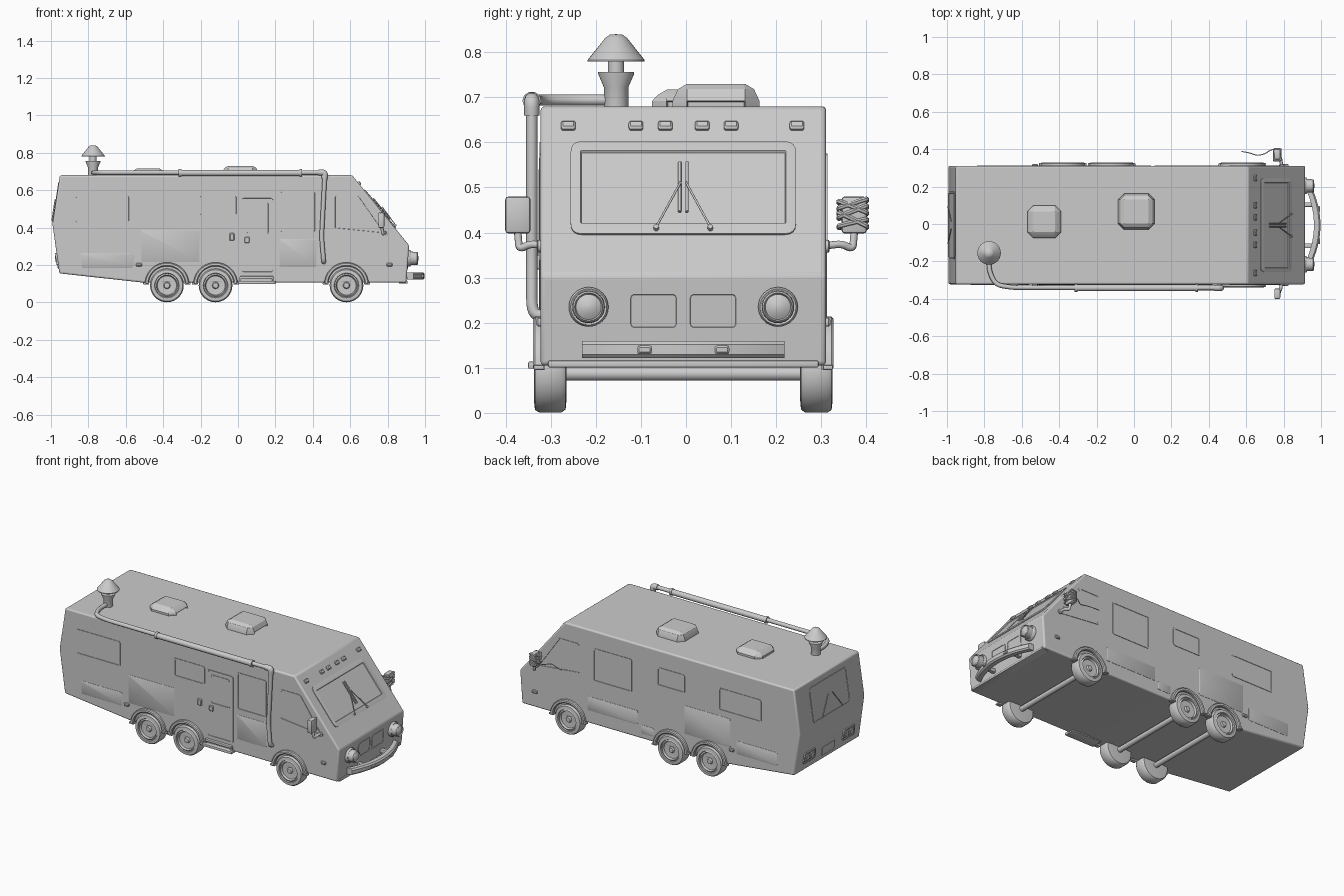
import bpy, bmesh, math
from mathutils import Vector as V, Matrix

if "Cube" in bpy.data.objects:
    bpy.data.objects.remove(bpy.data.objects["Cube"])

Y0, H = -0.006, 0.3165      # body centre line and half width

def finish(name, bm, angle=35):
    bmesh.ops.recalc_face_normals(bm, faces=bm.faces)
    me = bpy.data.meshes.new(name)
    bm.to_mesh(me); bm.free()
    o = bpy.data.objects.new(name, me)
    bpy.context.collection.objects.link(o)
    bpy.ops.object.select_all(action='DESELECT')
    o.select_set(True)
    bpy.context.view_layer.objects.active = o
    bpy.ops.object.shade_smooth_by_angle(angle=math.radians(angle))
    return o

def rounded(pts, r, n=4, closed=True):
    pts, out = [V(p) for p in pts], []
    for i, p in enumerate(pts):
        if r <= 0 or (not closed and i in (0, len(pts) - 1)):
            out.append(p); continue
        u, w = pts[i - 1] - p, pts[(i + 1) % len(pts)] - p
        a = p + u.normalized() * min(r, u.length * .45)
        b = p + w.normalized() * min(r, w.length * .45)
        for k in range(n + 1):
            t = k / n
            out.append(a * (1 - t) ** 2 + p * 2 * t * (1 - t) + b * t * t)
    return out

def inset(pts, d):
    pts, out = [V(p) for p in pts], []
    for i, p in enumerate(pts):
        e1, e2 = (p - pts[i - 1]).normalized(), (pts[(i + 1) % len(pts)] - p).normalized()
        n1, n2 = V((-e1.y, e1.x)), V((-e2.y, e2.x))
        out.append(p + (n1 + n2) * d / (1 + n1.dot(n2)))
    return out

def stack(rings):
    bm = bmesh.new()
    rv = [[bm.verts.new(p) for p in r] for r in rings]
    for a, b in zip(rv, rv[1:]):
        for i in range(len(a)):
            j = (i + 1) % len(a)
            bm.faces.new((a[i], a[j], b[j], b[i]))
    bm.faces.new(rv[0]); bm.faces.new(rv[-1])
    return bm

def panel_bm(pts, surf, loops, r=.015, n=4):
    return stack([[surf(p.x, p.y, c) for p in rounded(inset(pts, d), r and max(r - d, .002), n)]
                  for d, c in loops])

def panel(name, pts, surf, loops, r=.015, n=4):
    return finish(name, panel_bm(pts, surf, loops, r, n))

def rect(a0, a1, b0, b1):
    return [(a0, b0), (a1, b0), (a1, b1), (a0, b1)]

def lathe(name, prof, origin, axis, seg=32):
    q = V((0, 0, 1)).rotation_difference(V(axis))
    return finish(name, stack([[V(origin) + q @ V((r * math.cos(2 * math.pi * k / seg),
                  r * math.sin(2 * math.pi * k / seg), h)) for k in range(seg)] for r, h in prof]))

def tube(name, pts, r, bend=0, closed=False, res=3):
    cu = bpy.data.curves.new(name, 'CURVE')
    cu.dimensions, cu.bevel_depth, cu.bevel_resolution, cu.use_fill_caps = '3D', r, res, True
    pts = rounded(pts, bend, 5, closed)
    sp = cu.splines.new('POLY'); sp.points.add(len(pts) - 1)
    for q, p in zip(sp.points, pts): q.co = (*p, 1)
    sp.use_cyclic_u = closed
    o = bpy.data.objects.new(name, cu)
    bpy.context.collection.objects.link(o)
    return o

def box(name, x, y, z, bev=.004):
    bm = bmesh.new()
    bmesh.ops.create_cube(bm, size=1, matrix=Matrix.LocRotScale(
        V((sum(x), sum(y), sum(z))) / 2, None, V((x[1] - x[0], y[1] - y[0], z[1] - z[0]))))
    bmesh.ops.bevel(bm, geom=bm.edges[:], offset=bev, segments=2, affect='EDGES', profile=.5)
    return finish(name, bm)

# Surfaces of the body: two coordinates on the surface plus height above it
def side(s): return lambda a, b, c: V((a, Y0 + s * (H + c), b))
def slope(a, b, c): return V((.61 + (.68 - b) * .8133 + c * .776, Y0 + a, b + c * .631))
def nose(a, b, c): return V((.90 + (b - .105) * .075 + c, Y0 + a, b))
def rear_up(a, b, c): return V((-.992 + (b - .42) * .154 - c, Y0 + a, b))
def rear_low(a, b, c): return V((-.992 + (.42 - b) * .13 - c, Y0 + a, b))
def roof(a, b, c): return V((a, b, .68 + c))

FRAME = [(0, -.006), (0, .003), (.009, .003), (.010, .001)]
HATCH = [(0, -.006), (0, .0015), (.002, .0025)]
LAMP = [(0, -.005), (0, .006), (.004, .010)]

# Body shell
prof = [(-.955, .155), (-.5, .105), (.90, .105), (.915, .305), (.61, .68), (-.952, .68), (-.992, .42)]
body = finish('body', stack([[V((x, Y0 + s * H, z)) for x, z in prof] for s in (-1, 1)]))
m = body.modifiers.new('edges', 'BEVEL')
m.width, m.segments, m.limit_method, m.angle_limit = .009, 3, 'ANGLE', math.radians(20)

# Side windows, hatches, lamps and wheels on both sides
for s, tag in ((-1, 'right'), (1, 'left')):
    sf = side(s)
    wins = [(-.875, -.575, .42, .575), (-.21, 0.0 if s < 0 else -.02, .46, .575),
            (.22, .42, .37, .60) if s < 0 else (.15, .415, .37, .575)]
    if s > 0: wins[0] = (-.73, -.44, .42, .56)
    for w in wins: panel('side_window_' + tag, rect(*w), sf, FRAME)
    panel('cab_window_' + tag, [(.51, .39), (.80, .36), (.65, .575), (.51, .575)], sf, FRAME)
    hatches = [(-.52, -.205, .215, .388), (-.84, -.56, .185, .265)]
    hatches += [(.22, .42, .19, .34)] if s < 0 else [(.11, .455, .185, .27), (.0, .09, .14, .19)]
    for h in hatches: panel('storage_hatch_' + tag, rect(*h), sf, HATCH, .01)
    for x in (-.53, .81): panel('side_lamp_' + tag, rect(x - .016, x + .016, .192, .21), sf, LAMP, .006)
    for x in (-.38, -.12, .58):
        lathe('wheel_' + tag, [(.06, -.072), (.083, -.07), (.09, -.06), (.09, -.012), (.084, -.002),
              (.066, 0), (.063, -.006), (.056, -.002), (.051, -.014), (.018, -.016), (.014, -.006), (.002, -.005)],
              (x, Y0 + s * .331, .0905), (0, s, 0), 40)
        arc = [math.pi * k / 18 for k in range(19)]
        arch = [(x + .119 * math.cos(t), .095 + .119 * math.sin(t)) for t in arc]
        arch += [(x + .098 * math.cos(t), .095 + .098 * math.sin(t)) for t in reversed(arc)]
        panel('wheel_arch_' + tag, arch, sf, [(0, -.01), (0, .012), (.005, .017)], 0)
        for e in (-1, 1):
            box('arch_foot_' + tag, sorted((x + e * .095, x + e * .127)),
                sorted((Y0 + s * .31, Y0 + s * .332)), (.096, .106), .002)

# Axles
for x in (-.38, -.12, .58):
    tube('axle', [(x, Y0 - .29, .087), (x, Y0 + .29, .087)], .016)

# Entrance door with window, handle, hinges and step
dr = side(-1)
panel('door', rect(.015, .195, .155, .565), dr, [(0, -.006), (0, .004), (.008, .004), (.009, .002)], .018)
panel('door_window', rect(.04, .17, .36, .54), dr, [(0, 0), (0, .005), (.008, .005), (.009, .003)])
panel('door_handle', rect(.035, .062, .318, .35), dr, [(0, 0), (0, .008), (.003, .011)], .006)
panel('door_lamp', rect(-.045, -.02, .33, .37), dr, LAMP, .005)
box('door_step_upper', (.01, .19), (-.338, -.30), (.125, .14), .003)
box('door_step_lower', (.0, .2), (-.35, -.28), (.098, .114), .003)
for x in (.012, .188): box('step_bracket', (x - .005, x + .005), (-.334, -.30), (.10, .135), .002)

# Windscreen, wipers, roof marker lamps
panel('windscreen_surround', rect(-.25, .25, .395, .60), slope,
      [(0, -.006), (0, .004), (.014, .006), (.022, .006), (.024, .001)], .025)
for y in (-.255, -.105, -.04, .042, .106, .252):
    panel('marker_lamp', rect(y - .016, y + .016, .626, .644), slope, LAMP, .006)
for s in (-1, 1):
    tube('wiper_arm', [slope(s * .06, .405, .012), slope(s * .006, .50, .018)], .0025)
    tube('wiper_blade', [slope(s * .008, .44, .010), slope(s * .008, .55, .010)], .0035)
    lathe('wiper_pivot', [(.006, -.01), (.006, .014), (.002, .016)], slope(s * .06, .405, 0), (.776, 0, .631), 12)

# Nose: headlights, grille, bumper
for s in (-1, 1):
    lathe('headlight', [(.044, -.01), (.044, .008), (.040, .014), (.036, .012), (.035, .045), (.031, .05),
          (.028, .044), (.018, .050), (.008, .053), (.001, .054)], (.912, Y0 + s * .21, .235), (1, 0, 0))
    panel('grille', rect(*sorted((s * .006, s * .126)), .18, .272), nose, FRAME, .02)
    box('bumper_bracket', (.88, .97), (Y0 + s * .11 - .012, Y0 + s * .11 + .012), (.128, .15), .003)
    panel('bumper_lamp', rect(s * .086 - .016, s * .086 + .016, .131, .149),
          lambda a, b, c: V((.985 + c, Y0 + a, b)), LAMP, .006)
ys = [-.225 + .45 * k / 16 for k in range(17)]
finish('bumper', stack([[V((.997 - 1.15 * y * y + dx, Y0 + y, z))
       for dx, z in ((-.035, .122), (-.008, .122), (0, .13), (0, .152), (-.008, .16), (-.035, .16))] for y in ys]))
box('front_sill', (.86, .906), (Y0 - .30, Y0 + .30), (.101, .116), .003)

# Rear: window, tail lamps, number plate panel, corner trims
panel('rear_window', rect(-.18, .18, .43, .64), rear_up, FRAME, .02)
for s in (-1, 1):
    panel('tail_lamp_frame', rect(s * .19 - .055, s * .19 + .055, .20, .265), rear_low,
          [(0, -.006), (0, .006), (.008, .006), (.009, .002)], .01)
    for d in (-.022, .022):
        panel('tail_lamp', rect(s * .19 + d - .018, s * .19 + d + .018, .213, .252), rear_low, LAMP, .006)
    tube('rear_wiper', [rear_up(s * .10, .44, .006), rear_up(s * .02, .55, .006)], .0025)
panel('plate_panel', rect(-.06, .06, .18, .235), rear_low, HATCH, .006)

# Roof vents with an open mouth facing forward
for x0, x1, y0, y1, h in ((-.57, -.39, -.075, .10, .037), (-.085, .11, -.03, .163, .05)):
    bm = panel_bm(rect(x0, x1, y0, y1), roof, [(0, -.005), (0, .012), (.012, h - .012), (.032, h)], .032, 1)
    bmesh.ops.recalc_face_normals(bm, faces=bm.faces)
    f = max(bm.faces, key=lambda f: round(f.normal.x, 2) + f.calc_area() + f.calc_center_median().z)
    bmesh.ops.inset_individual(bm, faces=[f], thickness=.004)
    bmesh.ops.translate(bm, verts=f.verts[:], vec=(-.02, 0, 0))
    finish('roof_vent', bm, 25)

# Chimney and its pipe down the side
lathe('chimney', [(.027, .67), (.027, .722), (.040, .752), (.040, .756), (.018, .756), (.018, .79)], (-.775, -.155, 0), (0, 0, 1))
lathe('chimney_cap', [(.015, .787), (.063, .779), (.063, .783), (.024, .832), (.014, .839), (.001, .84)], (-.775, -.155, 0), (0, 0, 1))
tube('chimney_pipe', [(-.775, -.155, .694), (-.775, -.25, .694), (-.74, -.325, .694), (-.65, -.34, .694),
     (.465, -.342, .694), (.447, -.342, .35), (.458, -.342, .22), (.458, -.315, .215)], .0125, .035)
tube('pipe_sleeve', [(-.31, -.342, .692), (.335, -.342, .692)], .0175)
for x in (-.31, .335): tube('pipe_collar', [(x - .007, -.342, .692), (x + .007, -.342, .692)], .021)
tube('pipe_elbow', [(.43, -.342, .694), (.466, -.342, .694), (.462, -.342, .66)], .017, .02)

# Mirrors; the left one is bandaged with tape and has a loose end
for s, tag in ((-1, 'right'), (1, 'left')):
    tube('mirror_arm_' + tag, [(.79, s * .305, .37), (.785, s * .345, .375), (.775, s * .37, .363), (.768, s * .374, .41)], .0085, .012)
    lathe('mirror_base_' + tag, [(.014, -.01), (.014, .006), (.01, .008)], (.79, Y0 + s * H, .37), (0, s, 0), 16)
    box('mirror_' + tag, (.75, .782), sorted((s * .345, s * .401)), (.398, .48), .007)
for za, zb in ((.41, .43), (.44, .415), (.43, .46), (.465, .445), (.45, .475)):
    tube('mirror_tape', [(.748, .339, za), (.784, .339, za + .005), (.784, .401, zb), (.748, .401, zb - .005)], .0055, .006, True, 1)
tube('loose_tape', [(.75, .398, .44), (.73, .396, .425), (.70, .375, .42), (.66, .365, .435), (.62, .38, .43), (.575, .388, .425)], .0025, .02)

# Turn tubes into smooth meshes
bpy.ops.object.select_all(action='DESELECT')
for o in bpy.data.objects:
    if o.type == 'CURVE':
        o.select_set(True)
        bpy.context.view_layer.objects.active = o
bpy.ops.object.convert(target='MESH')
bpy.ops.object.shade_smooth_by_angle(angle=math.radians(40))
